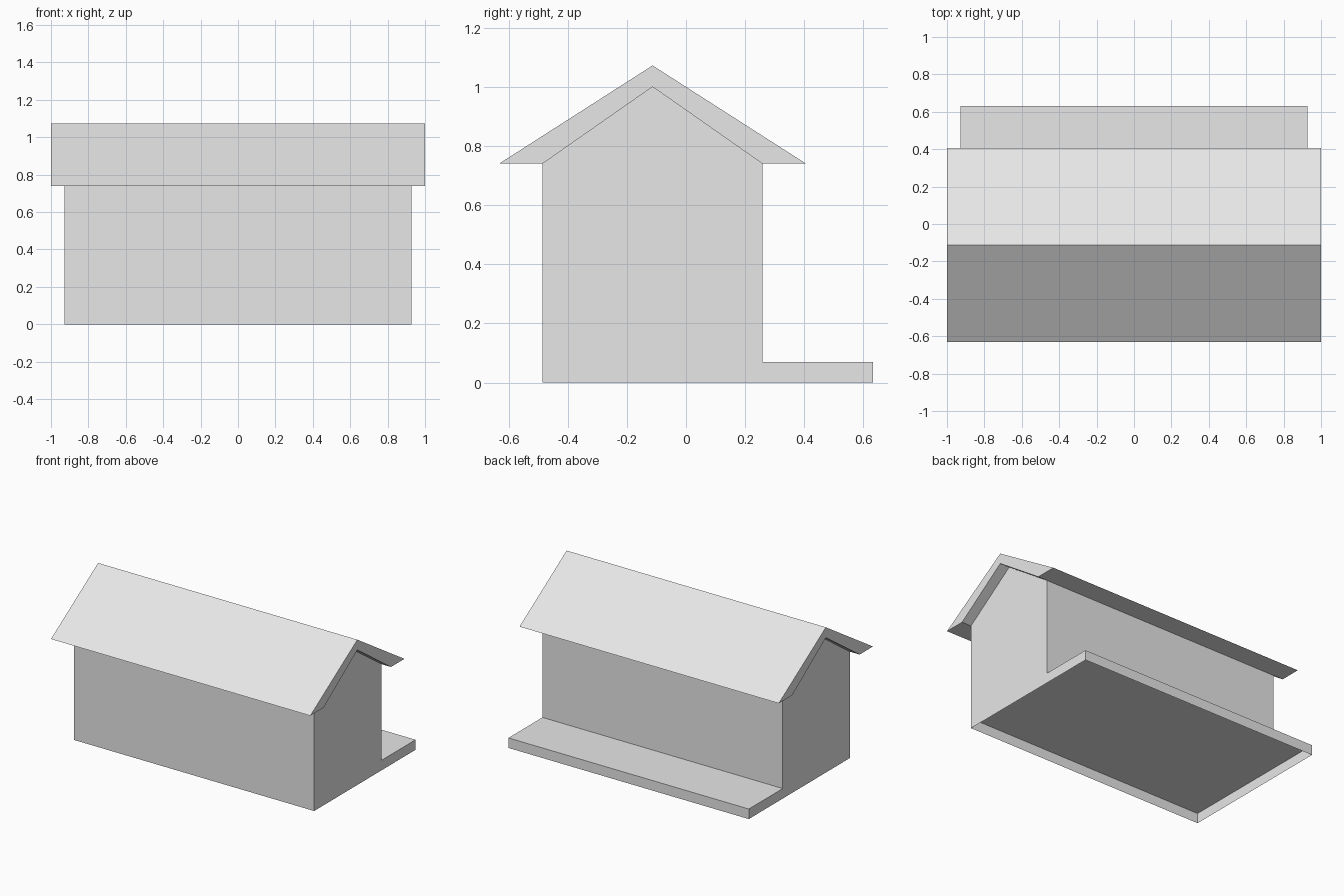
import bpy, bmesh

if "Cube" in bpy.data.objects:
    bpy.data.objects.remove(bpy.data.objects["Cube"], do_unlink=True)

grey = bpy.data.materials.new("plain_grey")
grey.use_nodes = True
colour = (0.8, 0.8, 0.8, 1)
grey.diffuse_color = colour
grey.node_tree.nodes["Principled BSDF"].inputs["Base Color"].default_value = colour

# Shared heights and depths
FRONT, BACK, PORCH, RIDGE = -0.485, 0.258, 0.632, -0.113
FLOOR, EAVE, PEAK = 0.07, 0.74, 1.0


def extrude_profile(name, points, half_length, open_sides=()):
    """Extrude a (y, z) outline along x; sides listed in open_sides get no face."""
    bm = bmesh.new()
    right = [bm.verts.new((-half_length, y, z)) for y, z in points]
    left = [bm.verts.new((half_length, y, z)) for y, z in points]
    bm.faces.new(right)
    bm.faces.new(left[::-1])
    count = len(points)
    for i in range(count):
        if i not in open_sides:
            j = (i + 1) % count
            bm.faces.new((right[j], right[i], left[i], left[j]))
    bmesh.ops.recalc_face_normals(bm, faces=bm.faces[:])
    mesh = bpy.data.meshes.new(name)
    bm.to_mesh(mesh)
    bm.free()
    mesh.materials.append(grey)
    obj = bpy.data.objects.new(name, mesh)
    bpy.context.collection.objects.link(obj)
    return obj


# Walls and porch slab: open below, and open above where the roof covers them
extrude_profile("walls_and_porch", [
    (FRONT, 0), (PORCH, 0), (PORCH, FLOOR), (BACK, FLOOR),
    (BACK, EAVE), (RIDGE, PEAK), (FRONT, EAVE)],
    0.927, open_sides=(0, 4, 5))

# Raised floor inside the walls, level with the porch
bm = bmesh.new()
corners = [(-0.927, FRONT), (-0.927, BACK), (0.927, BACK), (0.927, FRONT)]
bm.faces.new([bm.verts.new((x, y, FLOOR)) for x, y in corners])
# Underside of the floor faces down
bmesh.ops.recalc_face_normals(bm, faces=bm.faces[:])
for face in bm.faces:
    face.normal_update()
    if face.normal.z > 0:
        face.normal_flip()
floor_mesh = bpy.data.meshes.new("floor")
bm.to_mesh(floor_mesh)
bm.free()
floor_mesh.materials.append(grey)
bpy.context.collection.objects.link(bpy.data.objects.new("floor", floor_mesh))

# Gabled roof with flat eave undersides
extrude_profile("roof", [
    (-0.632, EAVE), (FRONT, EAVE), (RIDGE, PEAK), (BACK, EAVE),
    (0.406, EAVE), (RIDGE, 1.072)], 1.0)
